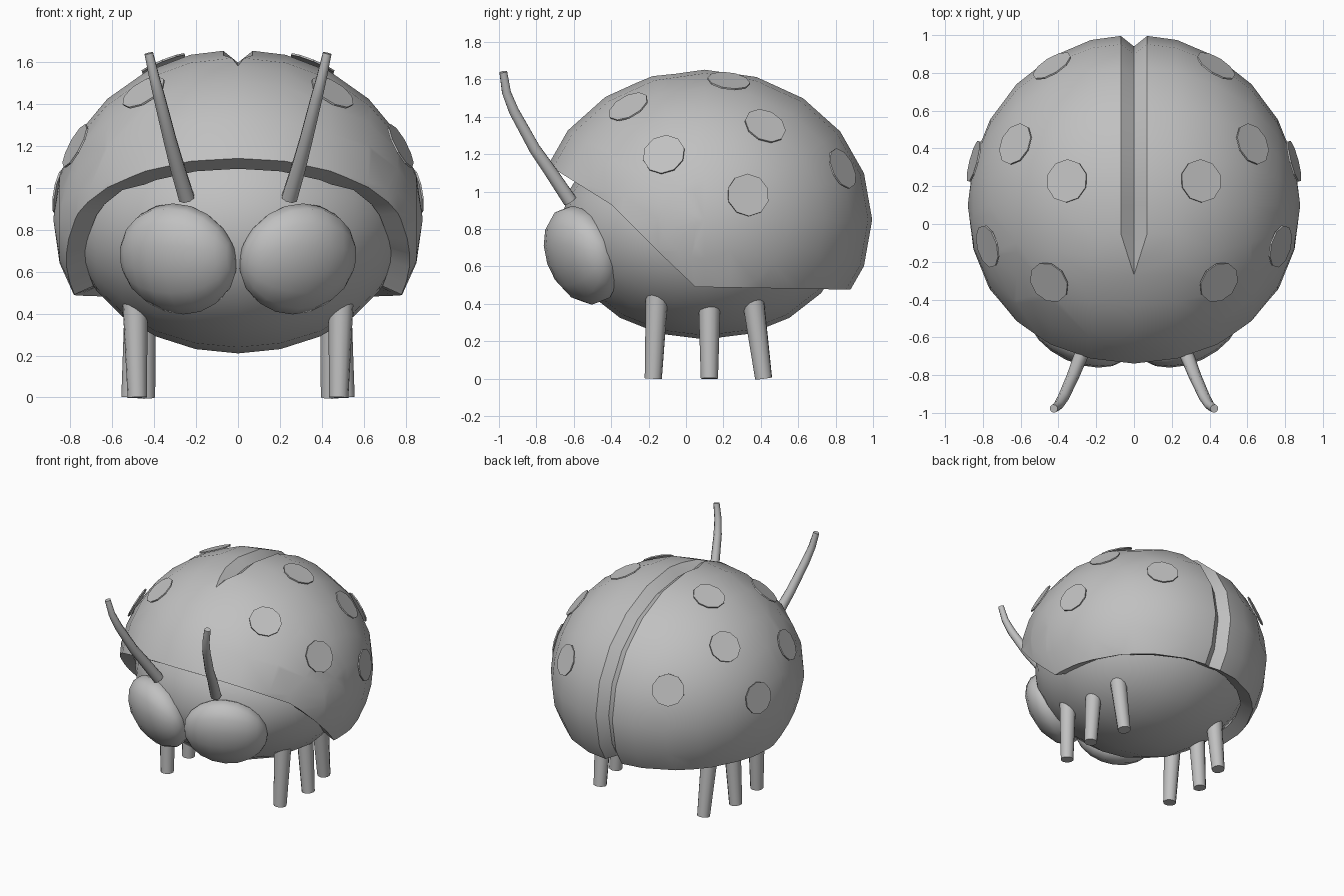
import bpy
import bmesh
from math import radians
from mathutils import Vector, Matrix

old = bpy.data.objects.get("Cube")
if old:
    bpy.data.objects.remove(old, do_unlink=True)

GREY = (0.53, 0.53, 0.53, 1)
grey = bpy.data.materials.new("plain grey")
grey.use_nodes = True
grey.diffuse_color = GREY
grey.node_tree.nodes["Principled BSDF"].inputs["Base Color"].default_value = GREY

CENTRE = Vector((0, 0.1, 0.85))
RADII = Vector((0.88, 0.905, 0.81))


def activate(obj):
    bpy.ops.object.select_all(action='DESELECT')
    obj.select_set(True)
    bpy.context.view_layer.objects.active = obj


def smooth(obj, angle):
    activate(obj)
    bpy.ops.object.shade_smooth_by_angle(angle=radians(angle))


def finish(bm, name, angle=35):
    mesh = bpy.data.meshes.new(name)
    bm.to_mesh(mesh)
    bm.free()
    obj = bpy.data.objects.new(name, mesh)
    bpy.context.collection.objects.link(obj)
    mesh.materials.append(grey)
    smooth(obj, angle)
    return obj


def ellipsoid(centre, radii, turn=Matrix(), segments=20, rings=12):
    # Poles point sideways, so one ring of edges runs over the middle
    bm = bmesh.new()
    bmesh.ops.create_uvsphere(bm, u_segments=segments, v_segments=rings, radius=1,
                              matrix=Matrix.Rotation(radians(90), 4, 'Y'))
    bm.transform(Matrix.Translation(centre) @ turn @ Matrix.Diagonal((*radii, 1)))
    return bm


def cut(bm, point, normal, test=lambda c: True):
    faces = [f for f in bm.faces if test(f.calc_center_median())]
    geom = set(faces)
    for f in faces:
        geom.update(f.edges)
        geom.update(f.verts)
    bmesh.ops.bisect_plane(bm, geom=list(geom), dist=1e-5, plane_co=point, plane_no=normal)


# Wing shell: trimmed along a side profile
bm = ellipsoid(CENTRE, RADII)
profile = [(-1.2, 1.36), (-0.72, 1.13), (-0.4, 0.93), (-0.15, 0.68), (0.05, 0.49), (1.2, 0.47)]
for y, z in profile[1:-1]:
    cut(bm, (0, y, z), (0, 1, 0), lambda c: c.z < 1.3)
below = set()
for (y0, z0), (y1, z1) in zip(profile, profile[1:]):
    cut(bm, (0, y0, z0), (0, z0 - z1, y1 - y0), lambda c: y0 < c.y < y1 and c.z < 1.3)
    for f in bm.faces:
        c = f.calc_center_median()
        if y0 < c.y < y1 and c.z < z0 + (z1 - z0) * (c.y - y0) / (y1 - y0):
            below.add(f)
bmesh.ops.delete(bm, geom=list(below), context='FACES')

# V groove between the wings, tapering to a point at the front
TIP, WIDE, HALF = -0.27, -0.05, 0.07
cut(bm, (0, 0, 0), (1, 0, 0))
for y in (TIP, WIDE):
    cut(bm, (0, y, 0), (0, 1, 0), lambda c: abs(c.x) < 0.3)
for side in (-1, 1):
    cut(bm, (side * HALF, 0, 0), (1, 0, 0), lambda c: c.y > WIDE)
    cut(bm, (0, TIP, 0), (WIDE - TIP, -side * HALF, 0),
        lambda c: TIP < c.y < WIDE and 0 < c.x * side < 0.3)
for v in bm.verts:
    if abs(v.co.x) < 1e-4 and v.co.y > TIP:
        depth = 0.065 * min(1, (v.co.y - TIP) / (WIDE - TIP))
        v.co -= (v.co - CENTRE).normalized() * depth
shell = finish(bm, "wing_shell")
wall = shell.modifiers.new("wall", 'SOLIDIFY')
wall.thickness = 0.1
wall.offset = -1
activate(shell)
bpy.ops.object.modifier_apply(modifier=wall.name)
smooth(shell, 28)

# Body under the shell
finish(ellipsoid((0, 0.1, 0.81), (0.78, 0.77, 0.6)), "body")

SPOTS = [(0.36, 0.23, 1.6), (0.64, 0.43, 1.36), (0.44, -0.3, 1.44),
         (0.78, -0.12, 1.2), (0.84, 0.33, 0.98), (0.43, 0.83, 1.12)]
LEGS = {"front": ((0.49, -0.155, 0.45), (0.48, -0.175, 0)),
        "middle": ((0.48, 0.125, 0.45), (0.51, 0.125, 0)),
        "rear": ((0.45, 0.355, 0.45), (0.44, 0.415, 0))}
FEELER = [(0.245, -0.62, 0.95), (0.29, -0.72, 1.1), (0.325, -0.81, 1.23),
          (0.375, -0.92, 1.43), (0.4, -0.96, 1.53), (0.425, -0.977, 1.64)]

for side, label in ((1, "left"), (-1, "right")):
    flip = Vector((side, 1, 1))

    # Eyes: flattened balls turned outward and tipped forward
    turn = Matrix.Rotation(radians(25 * side), 4, 'Z') @ Matrix.Rotation(radians(20), 4, 'X')
    finish(ellipsoid((0.285 * side, -0.555, 0.66), (0.295, 0.165, 0.275), turn, 14, 10),
           label + "_eye", 45)

    # Spots: thin plates lying on the shell
    for i, spot in enumerate(SPOTS):
        unit = Vector((a - c) / r for a, c, r in zip(Vector(spot) * flip, CENTRE, RADII)).normalized()
        normal = Vector(u / r for u, r in zip(unit, RADII)).normalized()
        place = CENTRE + unit * RADII + normal * 0.008
        bm = bmesh.new()
        bmesh.ops.create_cone(bm, cap_ends=True, segments=10, radius1=0.115, radius2=0.115,
                              depth=0.009, matrix=Matrix.Translation(place)
                              @ normal.to_track_quat('Z', 'Y').to_matrix().to_4x4())
        finish(bm, f"{label}_spot_{i + 1}")

    # Legs: slightly tapered pegs
    for name, (top, foot) in LEGS.items():
        top, foot = Vector(top) * flip, Vector(foot) * flip
        axis = top - foot
        bm = bmesh.new()
        bmesh.ops.create_cone(bm, cap_ends=True, segments=12, radius1=0.046, radius2=0.06,
                              depth=axis.length, matrix=Matrix.Translation((top + foot) / 2)
                              @ axis.to_track_quat('Z', 'Y').to_matrix().to_4x4())
        finish(bm, f"{label}_{name}_leg")

    # Antennae: tapered bent rods
    curve = bpy.data.curves.new(label + "_antenna", 'CURVE')
    curve.dimensions = '3D'
    curve.bevel_depth = 0.04
    curve.bevel_resolution = 2
    curve.use_fill_caps = True
    spline = curve.splines.new('POLY')
    spline.points.add(len(FEELER) - 1)
    for i, (point, co) in enumerate(zip(spline.points, FEELER)):
        point.co = (*(Vector(co) * flip), 1)
        point.radius = 1 - 0.09 * i
    curve.materials.append(grey)
    rod = bpy.data.objects.new(label + "_antenna", curve)
    bpy.context.collection.objects.link(rod)
    activate(rod)
    bpy.ops.object.convert(target='MESH')
    smooth(bpy.context.object, 50)
